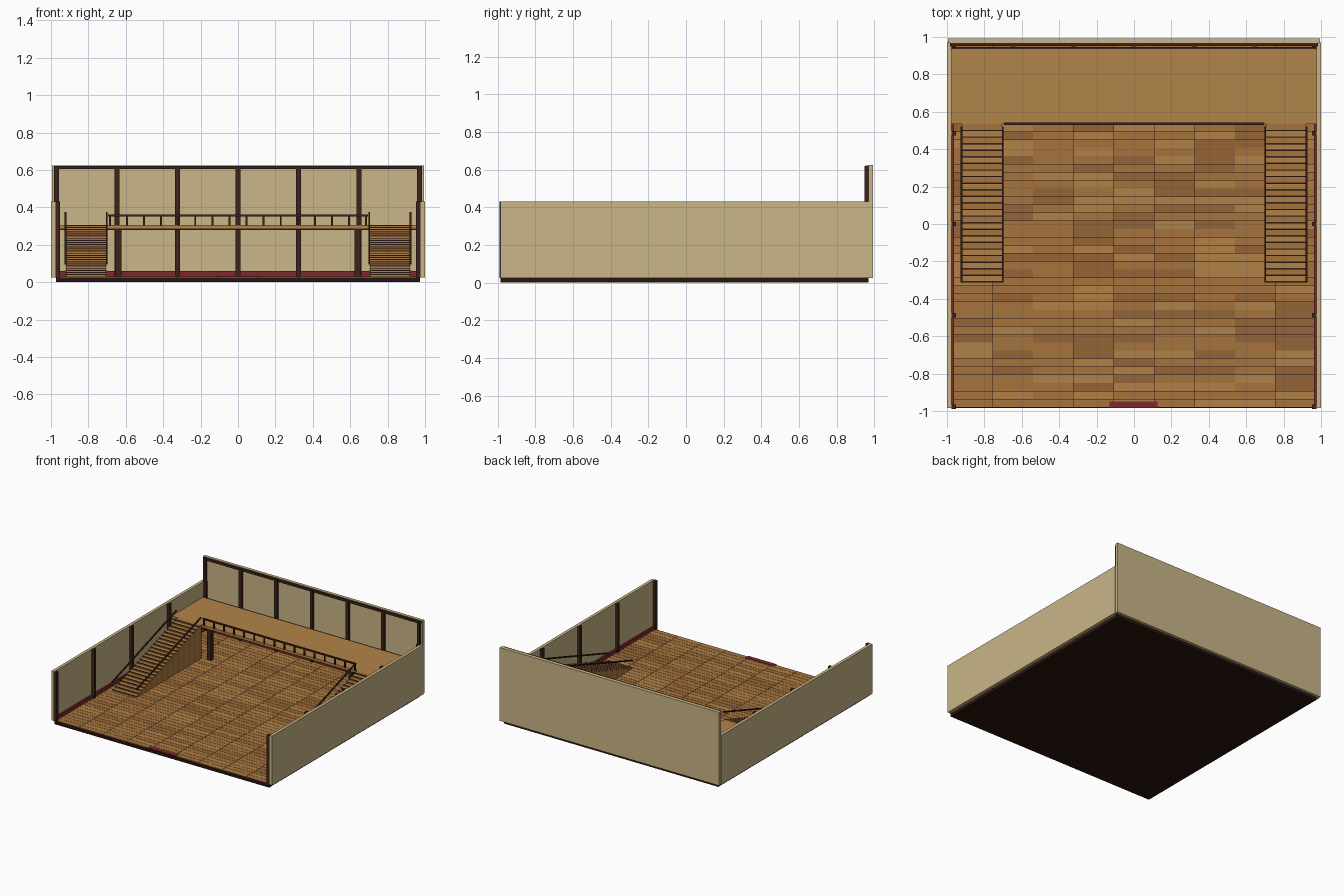
import bpy, bmesh, math, random
from mathutils import Vector, Matrix

if "Cube" in bpy.data.objects:
    bpy.data.objects.remove(bpy.data.objects["Cube"])

random.seed(4)


def mat(name, r, g, b):
    m = bpy.data.materials.new(name)
    m.diffuse_color = (*[(c / 255) ** 2.2 for c in (r, g, b)], 1)
    m.use_nodes = True
    m.node_tree.nodes["Principled BSDF"].inputs["Base Color"].default_value = m.diffuse_color
    return m


DARK = mat("dark_timber", 62, 40, 32)
BASE = mat("base_timber", 45, 27, 22)
PLASTER = mat("plaster", 200, 180, 135)
RED = mat("red_trim", 125, 45, 48)
WOODS = [mat("plank_mid", 165, 115, 63), mat("plank_dark", 147, 101, 58),
         mat("plank_light", 174, 128, 72)]
DECK = mat("deck_wood", 176, 130, 74)


def boxes(name, items, mats):
    """One object from (x0, x1, y0, y1, z0, z1[, material index]) boxes."""
    bm = bmesh.new()
    for it in items:
        x0, x1, y0, y1, z0, z1 = it[:6]
        mtx = (Matrix.Translation(((x0 + x1) / 2, (y0 + y1) / 2, (z0 + z1) / 2))
               @ Matrix.Diagonal((abs(x1 - x0), y1 - y0, z1 - z0, 1)))
        vs = bmesh.ops.create_cube(bm, size=1, matrix=mtx)["verts"]
        for f in {f for v in vs for f in v.link_faces}:
            f.material_index = it[6] if len(it) > 6 else 0
    me = bpy.data.meshes.new(name)
    bm.to_mesh(me)
    bm.free()
    for m in mats:
        me.materials.append(m)
    ob = bpy.data.objects.new(name, me)
    bpy.context.collection.objects.link(ob)
    return ob


def bar(name, a, b, t, m):
    """Square bar between two points."""
    a, b = Vector(a), Vector(b)
    h = (b - a).length / 2
    ob = boxes(name, [(-t / 2, t / 2, -h, h, -t / 2, t / 2)], [m])
    ob.location = (a + b) / 2
    ob.rotation_euler.x = math.atan2(b.z - a.z, b.y - a.y)
    return ob


# Base slab and individually coloured floor planks
boxes("base_slab", [(-.972, .972, -.985, .97, 0, .024)], [BASE])
cols, rows = 9, 45
w, d = 1.944 / cols, 1.95 / rows
planks = []
for i in range(cols):
    for j in range(rows):
        x, y = -.972 + i * w, -.98 + j * d
        k = random.choices((0, 1, 2), (5, 3, 2))[0]
        planks.append((x + .001, x + w - .001, y + .001, y + d - .001, .022, .03, k))
boxes("floor_planks", planks, WOODS)
boxes("entrance_mat", [(-.13, .125, -.985, -.948, .028, .034)], [RED])

# Back wall with timber frame
boxes("back_wall", [(-.995, .995, .968, .993, .025, .625)], [PLASTER])
xs = [i * .3233 for i in range(-3, 4)]
boxes("back_wall_posts", [(x - .013, x + .013, .948, .97, .025, .618) for x in xs], [DARK])
boxes("back_wall_top_rail", [(-.985, .985, .952, .97, .604, .622)], [DARK])
boxes("back_baseboard", [(-.975, .975, .957, .97, .028, .06)], [RED])

# Side walls, posts and baseboards
for s, side in ((-1, "left"), (1, "right")):
    boxes(side + "_wall", [(s * .975, s * 1.0, -.985, .97, .025, .43)], [PLASTER])
    boxes(side + "_wall_posts",
          [(s * .952, s * .977, y - .012, y + .012, .025, .43)
           for y in (-.978, -.489, 0, .485, .956)], [DARK])
    boxes(side + "_baseboard", [(s * .963, s * .976, -.98, .965, .028, .06)], [RED])

# Raised deck, supports and balustrade
boxes("deck", [(-.975, .975, .535, .935, .287, .305)], [DECK])
boxes("deck_edge_beams", [(-.975, .975, .54, .56, .279, .288),
                          (-.972, .972, .933, .946, .28, .303)], [DARK])
boxes("deck_supports", [(s * .64 - .017, s * .64 + .017, .54, .574, .025, .285)
                        for s in (-1, 1)], [DARK])
rail = [(-.695, .695, .53, .542, .352, .363)]
for i in range(16):
    x = -.685 + i * 1.37 / 15
    rail.append((x - .005, x + .005, .531, .541, .3, .356))
boxes("deck_railing", rail, [DARK])

# Two solid staircases with dark nosings and sloping handrails
N = 24
y0, y1 = -.31, .535
run, rise = (y1 - y0) / N, .275 / N
for s, side in ((-1, "left"), (1, "right")):
    steps, noses = [], []
    for i in range(N):
        y, z = y0 + i * run, .03 + (i + 1) * rise
        steps.append((s * .705, s * .92, y, y + run, .028, z, 0 if i % 2 else 1))
        noses.append((s * .703, s * .922, y - .003, y + .004, z - .004, z + .001))
    boxes(side + "_stairs", steps, [WOODS[0], WOODS[2]])
    boxes(side + "_stair_nosings", noses, [DARK])
    for x, edge in ((.702, "inner"), (.923, "outer")):
        bar(f"{side}_{edge}_handrail", (s * x, y0, .1), (s * x, .52, .37), .01, DARK)
